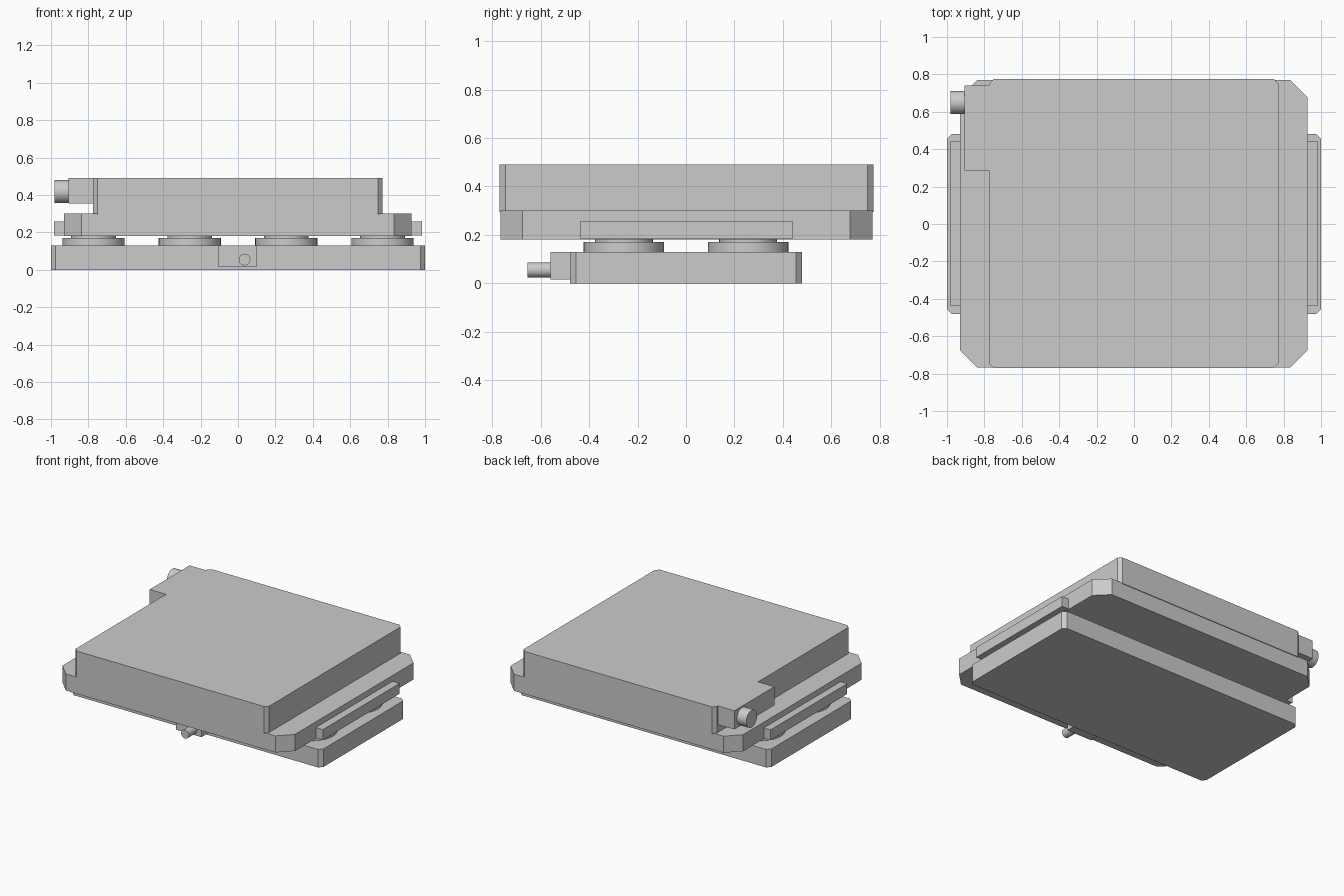
import bpy, bmesh
from mathutils import Matrix, Vector

cube = bpy.data.objects.get("Cube")
if cube:
    bpy.data.objects.remove(cube, do_unlink=True)

grey = bpy.data.materials.new("plain_grey")
grey.use_nodes = True
GREY = (0.6, 0.6, 0.6, 1)
grey.diffuse_color = GREY
grey.node_tree.nodes["Principled BSDF"].inputs["Base Color"].default_value = GREY


def finish(name, bm):
    mesh = bpy.data.meshes.new(name)
    bm.to_mesh(mesh)
    bm.free()
    mesh.materials.append(grey)
    obj = bpy.data.objects.new(name, mesh)
    bpy.context.collection.objects.link(obj)
    return obj


def box(name, x, y, z, chamfer=0):
    """Box between ranges, optionally with chamfered upright edges."""
    bm = bmesh.new()
    bmesh.ops.create_cube(bm, size=1)
    for v in bm.verts:
        v.co = Vector(r[0] if c < 0 else r[1] for c, r in zip(v.co, (x, y, z)))
    if chamfer:
        upright = [e for e in bm.edges
                   if abs(e.verts[0].co.z - e.verts[1].co.z) > 0.01]
        bmesh.ops.bevel(bm, geom=upright, offset=chamfer, segments=1,
                        affect='EDGES')
    return finish(name, bm)


def cylinder(name, centre, radius, depth, axis='Z'):
    bm = bmesh.new()
    bmesh.ops.create_cone(bm, cap_ends=True, segments=48, radius1=radius,
                          radius2=radius, depth=depth)
    turn = Vector((0, 0, 1)).rotation_difference(
        Vector([float(a == axis) for a in 'XYZ'])).to_matrix().to_4x4()
    bm.transform(Matrix.Translation(centre) @ turn)
    obj = finish(name, bm)
    bpy.ops.object.select_all(action='DESELECT')
    obj.select_set(True)
    bpy.context.view_layer.objects.active = obj
    bpy.ops.object.shade_smooth_by_angle()
    return obj


# Base plate with its front connector
box("base_plate", (-1, 1), (-0.48, 0.48), (0, 0.13), 0.025)
box("base_connector_block", (-0.105, 0.1), (-0.56, -0.47), (0.015, 0.13))
cylinder("base_connector_pin", (0.035, -0.6, 0.055), 0.031, 0.11, 'Y')

# Mounting discs between the plates
for i, x in enumerate((-0.772, -0.258, 0.258, 0.772)):
    for j, y in enumerate((-0.257, 0.257)):
        cylinder(f"mount_disc_{i}_{j}", (x, y, 0.149), 0.166, 0.042)
        cylinder(f"mount_neck_{i}_{j}", (x, y, 0.158), 0.12, 0.048)

# Middle plate with a rail on each side
box("middle_plate", (-0.93, 0.927), (-0.767, 0.77), (0.18, 0.3), 0.092)
for name, side in (("left_rail", 1), ("right_rail", -1)):
    box(name, sorted((side * 0.9, side * 0.983)), (-0.435, 0.44), (0.183, 0.258))

# Upper housing with its side connector
box("upper_housing", (-0.775, 0.772), (-0.77, 0.775), (0.295, 0.49), 0.024)
box("side_connector_block", (-0.905, -0.75), (0.285, 0.74), (0.355, 0.49))
cylinder("side_connector_pin", (-0.935, 0.65, 0.418), 0.062, 0.09, 'X')
